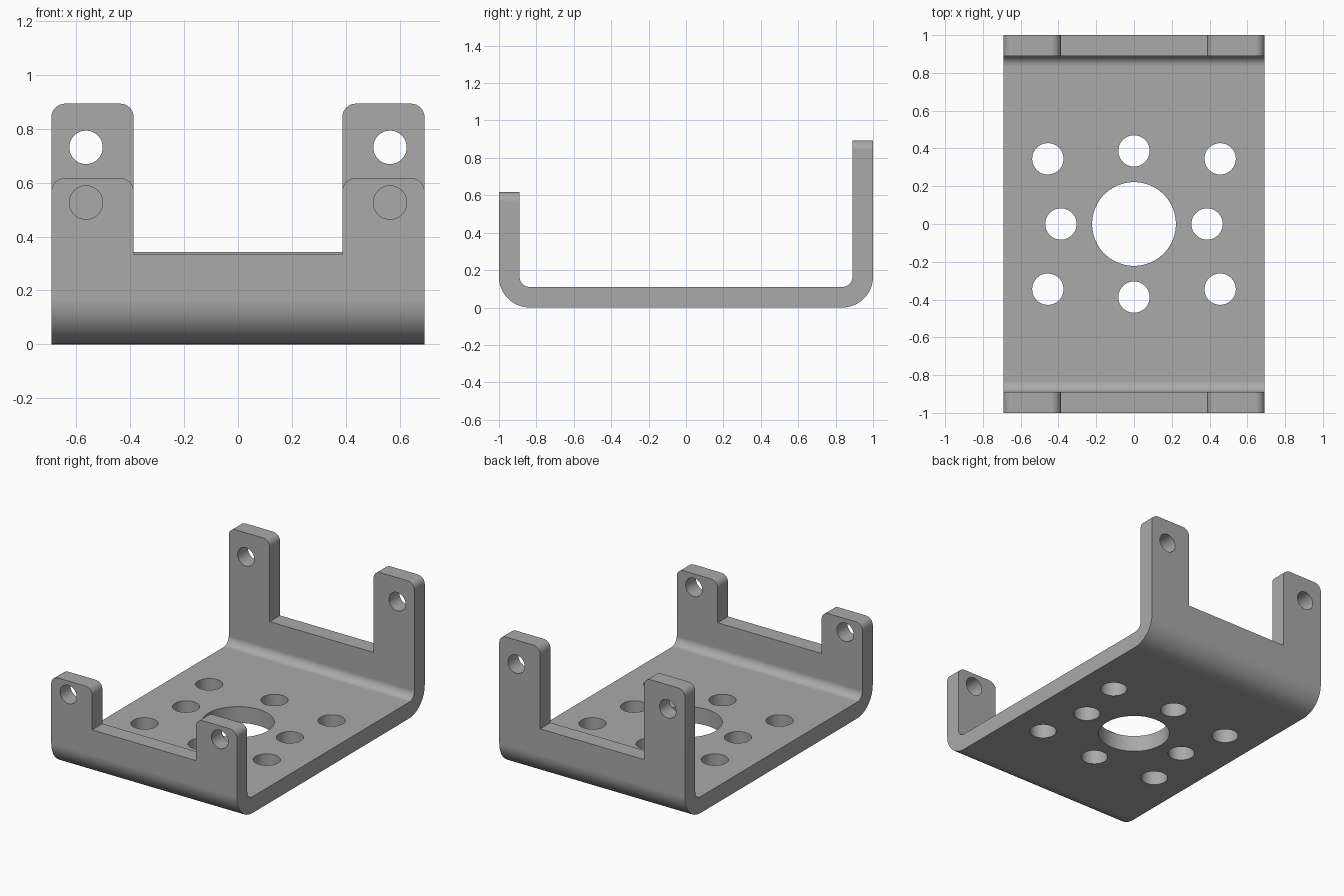
import bpy, bmesh
from math import sin, cos, pi
from mathutils import Matrix, Vector

cube = bpy.data.objects.get("Cube")
if cube:
    bpy.data.objects.remove(cube, do_unlink=True)

HALF_WIDTH, NOTCH, THICK = 0.692, 0.387, 0.11
OUTER_R, INNER_R, CORNER_R = 0.165, 0.055, 0.05
# side: (y direction, ledge height, tab height, hole height)
FLANGES = [(-1, 0.335, 0.617, 0.526), (1, 0.342, 0.893, 0.731)]


def make_object(name, bm):
    mesh = bpy.data.meshes.new(name)
    bmesh.ops.recalc_face_normals(bm, faces=bm.faces)
    bm.to_mesh(mesh)
    bm.free()
    obj = bpy.data.objects.new(name, mesh)
    bpy.context.collection.objects.link(obj)
    return obj


def bend(side, radius, steps=12):
    """Quarter arc from the floor up to the flange."""
    cy = side * (1 - OUTER_R)
    return [(cy + side * radius * sin(a), OUTER_R - radius * cos(a))
            for a in (i * pi / 2 / steps for i in range(steps + 1))]


def add_hole(bm, centre, radius, rotation=Matrix()):
    bmesh.ops.create_cone(bm, cap_ends=True, segments=48, radius1=radius,
                          radius2=radius, depth=0.3,
                          matrix=Matrix.Translation(centre) @ rotation)


# Bent sheet profile, from front ledge round the outside and back inside
front, back = FLANGES[0][1], FLANGES[1][1]
profile = [(-1, front)] + bend(-1, OUTER_R)[::-1] + bend(1, OUTER_R) + [(1, back)]
profile += [(1 - THICK, back)] + bend(1, INNER_R)[::-1]
profile += bend(-1, INNER_R) + [(THICK - 1, front)]

# Sweep the profile across the width in three bays
bm = bmesh.new()
rings = [[bm.verts.new((x, y, z)) for y, z in profile]
         for x in (-HALF_WIDTH, -NOTCH, NOTCH, HALF_WIDTH)]
count = len(profile)
for a, b in zip(rings, rings[1:]):
    for i in range(count):
        j = (i + 1) % count
        bm.faces.new((a[i], a[j], b[j], b[i]))
bm.faces.new(rings[0])
bm.faces.new(rings[-1][::-1])
bmesh.ops.recalc_face_normals(bm, faces=bm.faces)

# Raise the outer bays of each flange into tabs
for side, ledge, top, _ in FLANGES:
    tabs = [f for f in bm.faces if f.normal.z > 0.9
            and abs(f.calc_center_median().z - ledge) < 0.001
            and abs(f.calc_center_median().x) > NOTCH]
    for face in bmesh.ops.extrude_discrete_faces(bm, faces=tabs)["faces"]:
        for v in face.verts:
            v.co.z = top

# Round the upper tab corners
tops = {f[2] for f in FLANGES}
corners = [e for e in bm.edges
           if abs(e.verts[0].co.x - e.verts[1].co.x) < 0.001
           and all(min(abs(v.co.z - t) for t in tops) < 0.001 for v in e.verts)]
bmesh.ops.bevel(bm, geom=corners, offset=CORNER_R, offset_type='OFFSET',
                segments=8, profile=0.5, affect='EDGES')
bmesh.ops.dissolve_limit(bm, angle_limit=0.01, verts=bm.verts, edges=bm.edges)
bracket = make_object("bracket", bm)

# Hole cutters: centre bore, ring of floor holes, tab holes
bm = bmesh.new()
floor_z = THICK / 2
add_hole(bm, Vector((0, 0, floor_z)), 0.222)
for s in (-1, 1):
    add_hole(bm, Vector((0, s * 0.387, floor_z)), 0.083)
    add_hole(bm, Vector((s * 0.387, 0, floor_z)), 0.083)
    for t in (-1, 1):
        add_hole(bm, Vector((s * 0.456, t * 0.345, floor_z)), 0.083)
    for side, _, _, hole_z in FLANGES:
        add_hole(bm, Vector((s * 0.564, side * (1 - floor_z), hole_z)), 0.062,
                 Matrix.Rotation(pi / 2, 4, 'X'))
cutter = make_object("hole_cutter", bm)
cutter.hide_render = True

# Metal colour
metal = bpy.data.materials.new("grey metal")
metal.use_nodes = True
grey = (0.4, 0.4, 0.4, 1)
metal.diffuse_color = grey
metal.node_tree.nodes["Principled BSDF"].inputs["Base Color"].default_value = grey
bracket.data.materials.append(metal)

# Cut the holes, then shade
bpy.context.view_layer.objects.active = bracket
bracket.select_set(True)
mod = bracket.modifiers.new("holes", 'BOOLEAN')
mod.operation, mod.solver, mod.object = 'DIFFERENCE', 'EXACT', cutter
bpy.ops.object.modifier_apply(modifier=mod.name)
bpy.data.objects.remove(cutter, do_unlink=True)
bpy.ops.object.shade_smooth_by_angle(angle=0.5)
weighted = bracket.modifiers.new("flat_faces", 'WEIGHTED_NORMAL')
weighted.keep_sharp = True
